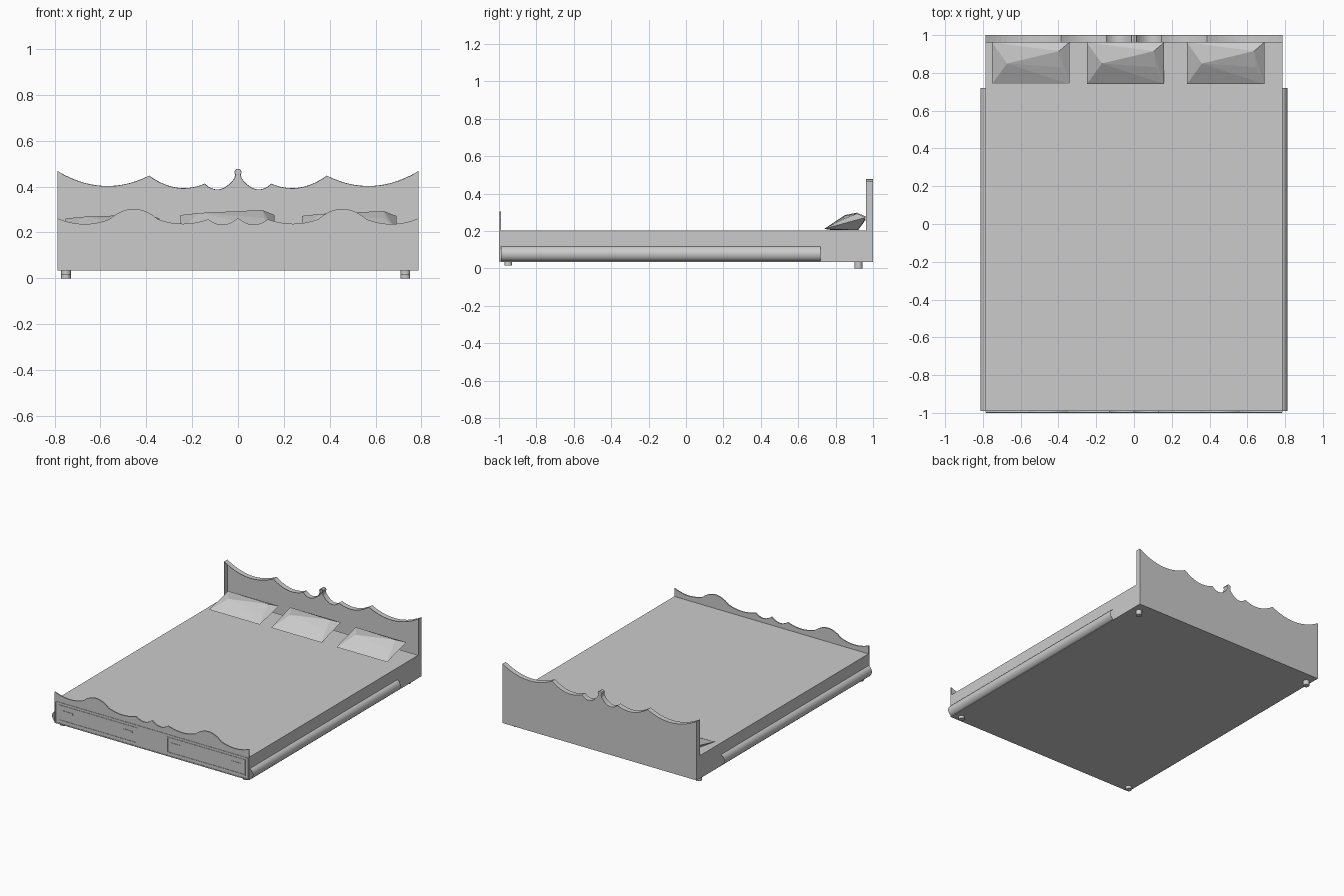
import bpy, bmesh, math

if "Cube" in bpy.data.objects:
    bpy.data.objects.remove(bpy.data.objects["Cube"])

GREY = (0.6, 0.6, 0.6, 1)
mat = bpy.data.materials.new("plain grey")
mat.use_nodes = True
mat.diffuse_color = GREY
mat.node_tree.nodes["Principled BSDF"].inputs["Base Color"].default_value = GREY

HALF = 0.787      # half width of the bed
BASE = 0.035      # underside height
TOP = 0.203       # mattress height


def finish(name, bm):
    bmesh.ops.recalc_face_normals(bm, faces=bm.faces)
    mesh = bpy.data.meshes.new(name)
    bm.to_mesh(mesh)
    bm.free()
    obj = bpy.data.objects.new(name, mesh)
    bpy.context.collection.objects.link(obj)
    mesh.materials.append(mat)
    return obj


def box(name, x0, x1, y0, y1, z0, z1):
    bm = bmesh.new()
    bmesh.ops.create_cube(bm, size=1)
    for v in bm.verts:
        v.co = (x0 + (v.co.x + 0.5) * (x1 - x0),
                y0 + (v.co.y + 0.5) * (y1 - y0),
                z0 + (v.co.z + 0.5) * (z1 - z0))
    return finish(name, bm)


def scallops(knots, steps=14):
    """Sagging arcs between knots (x, z, sag of the arc that follows)."""
    pts = []
    for (x0, z0, sag), (x1, z1, _) in zip(knots, knots[1:]):
        for i in range(steps):
            t = i / steps
            pts.append((x0 + (x1 - x0) * t,
                        z0 + (z1 - z0) * t - 4 * sag * t * (1 - t)))
    return pts + [knots[-1][:2]]


def board(name, half_profile, y0, y1, open_front=False):
    """Mirrored outline extruded in depth, optionally hollow at the front."""
    mirrored = [(-x, z) for x, z in reversed(half_profile) if x > 0.0001]
    outline = half_profile + mirrored + [(-HALF, BASE), (HALF, BASE)]
    bm = bmesh.new()
    front = [bm.verts.new((x, y0, z)) for x, z in outline]
    back = [bm.verts.new((x, y1, z)) for x, z in outline]
    bm.faces.new(back)
    if not open_front:
        bm.faces.new(front)
    for i in range(len(outline)):
        j = (i + 1) % len(outline)
        bm.faces.new((front[i], front[j], back[j], back[i]))
    return finish(name, bm)


# Bed body with mattress
box("bed_body", -HALF, HALF, -0.99, 0.962, BASE, TOP)

# Headboard: scalloped shell with a small finial, recessed on the bed side
head = scallops([(HALF, 0.468, 0.055), (0.387, 0.448, 0.035),
                 (0.145, 0.413, 0.036), (0.016, 0.436, 0)])
head += [(0.012, 0.452), (0.016, 0.463), (0.012, 0.473), (0, 0.478)]
headboard = board("headboard", head, 0.962, 1.0, open_front=True)
shell = headboard.modifiers.new("wall", 'SOLIDIFY')
shell.thickness = 0.003
shell.offset = -1

# Footboard: gentle waves rising to a hump on each side
foot = scallops([(HALF, 0.262, 0.023), (0.56, 0.258, -0.045),
                 (0.35, 0.258, 0.02), (0.13, 0.258, 0.027), (0, 0.264, 0)])
board("footboard", foot, -0.997, -0.988)


def frame(name, x0, x1, z0, z1, w):
    """Thin raised rectangle on the footboard."""
    y0, y1 = -1.0, -0.996
    box(name + "_bottom", x0, x1, y0, y1, z0, z0 + w)
    box(name + "_top", x0, x1, y0, y1, z1 - w, z1)
    box(name + "_side_a", x0, x0 + w, y0, y1, z0 + w, z1 - w)
    box(name + "_side_b", x1 - w, x1, y0, y1, z0 + w, z1 - w)


# Drawer fronts with slim handles
frame("panel_trim", -0.783, 0.783, 0.038, 0.197, 0.005)
for side, start in (("right", -0.757), ("left", 0.12)):
    frame(side + "_drawer", start, start + 0.637, 0.06, 0.178, 0.009)
    for n, x in enumerate((start + 0.037, start + 0.52)):
        box(f"{side}_handle_{n + 1}", x, x + 0.08, -1.0, -0.996, 0.13, 0.142)

# Rounded side rails, open at the ends
for side, s in (("right", -1), ("left", 1)):
    bm = bmesh.new()
    rings = []
    for y in (-0.99, 0.72):
        rings.append([bm.verts.new((s * (0.771 + 0.0425 * math.cos(a)), y,
                                    0.0775 + 0.0425 * math.sin(a)))
                      for a in (math.pi * (i / 20 - 0.5) for i in range(21))])
    for i in range(20):
        bm.faces.new((rings[0][i], rings[0][i + 1], rings[1][i + 1], rings[1][i]))
    rail = finish(side + "_side_rail", bm)
    for p in rail.data.polygons:
        p.use_smooth = True

# Round legs, the front pair shorter
for name, x, y, z in (("back_right", -0.75, 0.922, 0), ("back_left", 0.73, 0.922, 0),
                      ("front_right", -0.75, -0.95, 0.014),
                      ("front_left", 0.73, -0.95, 0.014)):
    bpy.ops.mesh.primitive_cylinder_add(vertices=24, radius=0.021, depth=0.04 - z,
                                        location=(x, y, (z + 0.04) / 2))
    leg = bpy.context.object
    leg.name = name + "_leg"
    leg.data.materials.append(mat)
    bpy.ops.object.shade_smooth_by_angle()

# Faceted pillows leaning on the headboard
for name, cx, lift in (("right", -0.547, 0.8), ("middle", -0.045, 1), ("left", 0.485, 0.95)):
    bm = bmesh.new()
    points = [(-0.125, 0.85, 0.285), (0.15, 0.915, 0.298), (0.16, 0.83, 0.262)]
    for s in (-1, 1):
        points += [(s * 0.205, 0.74, 0.212), (s * 0.205, 0.962, 0.276),
                   (s * 0.15, 0.79, 0.204), (s * 0.15, 0.92, 0.204)]
    for x, y, z in points:
        bm.verts.new((cx + x, y, TOP + (z - TOP) * lift))
    bmesh.ops.convex_hull(bm, input=bm.verts)
    finish(name + "_pillow", bm)
